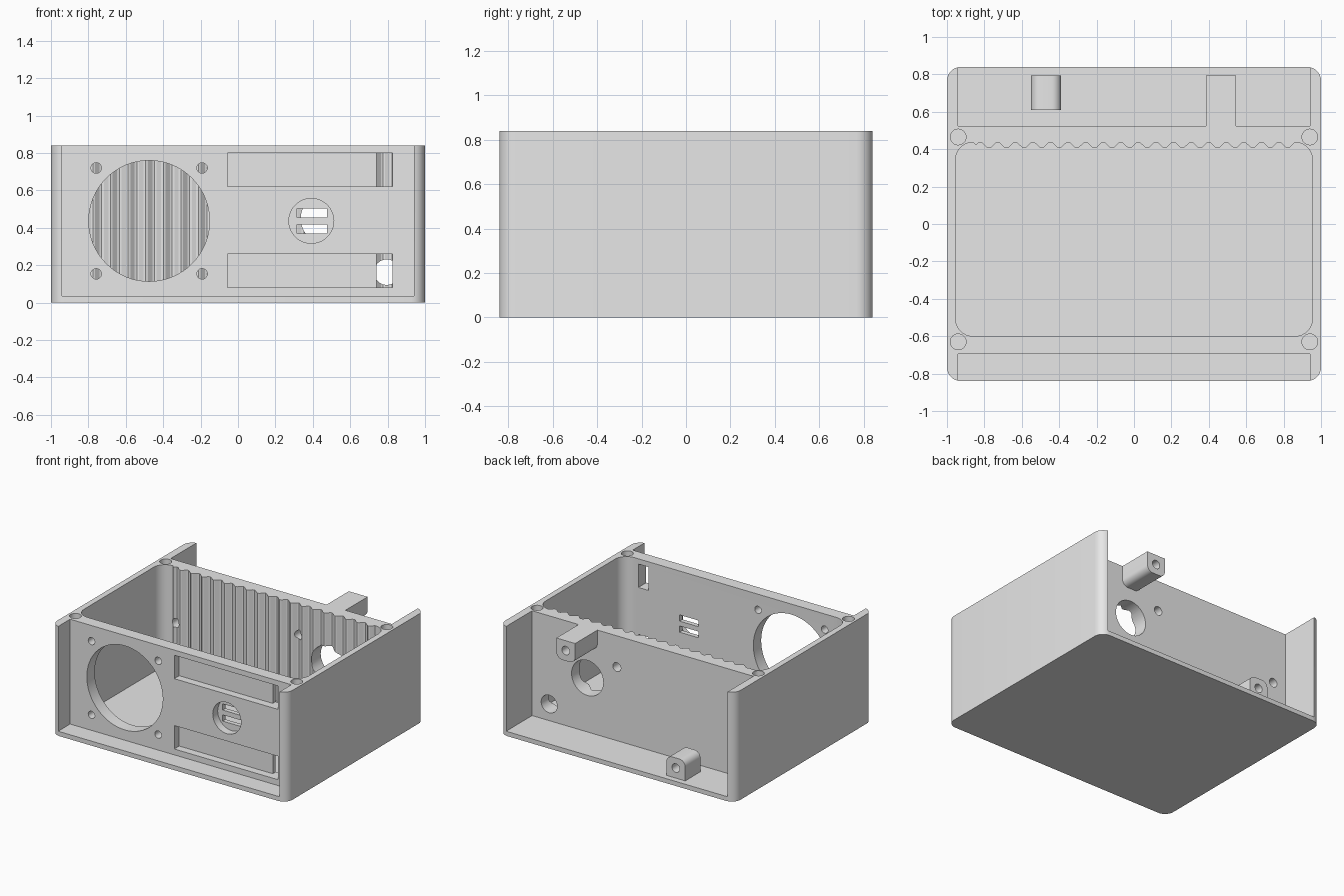
import bpy
import bmesh
import math

default = bpy.data.objects.get("Cube")
if default:
    bpy.data.objects.remove(default, do_unlink=True)

# One plain grey plastic
grey = bpy.data.materials.new("light_grey_plastic")
grey.use_nodes = True
colour = (0.8, 0.8, 0.8, 1)
grey.diffuse_color = colour
grey.node_tree.nodes["Principled BSDF"].inputs["Base Color"].default_value = colour


def rounded(x0, x1, y0, y1, r=0.0, corners=(1, 1, 1, 1), steps=8):
    """Rectangle outline, counter-clockwise from the lower left corner."""
    pts = []
    spots = [(x0, y0, 1, 1), (x1, y0, -1, 1), (x1, y1, -1, -1), (x0, y1, 1, -1)]
    for i, (x, y, sx, sy) in enumerate(spots):
        if r == 0 or not corners[i]:
            pts.append((x, y))
            continue
        for k in range(steps + 1):
            a = math.pi * (1 + i / 2 + k / steps / 2)
            pts.append((x + sx * r + r * math.cos(a), y + sy * r + r * math.sin(a)))
    return pts


def circle(x, y, r, n=40):
    return [(x + r * math.cos(2 * math.pi * k / n),
             y + r * math.sin(2 * math.pi * k / n)) for k in range(n)]


def prism(name, outline, axis, lo, hi):
    """Extrude an outline along y or z between two levels."""
    bm = bmesh.new()

    def place(p, w):
        return (p[0], p[1], w) if axis == "z" else (p[0], w, p[1])

    rings = [[bm.verts.new(place(p, w)) for p in outline] for w in (lo, hi)]
    bm.faces.new(rings[0])
    bm.faces.new(rings[1])
    n = len(outline)
    for i in range(n):
        j = (i + 1) % n
        bm.faces.new((rings[0][i], rings[0][j], rings[1][j], rings[1][i]))
    bmesh.ops.recalc_face_normals(bm, faces=bm.faces)
    mesh = bpy.data.meshes.new(name)
    bm.to_mesh(mesh)
    bm.free()
    mesh.materials.append(grey)
    ob = bpy.data.objects.new(name, mesh)
    bpy.context.collection.objects.link(ob)
    return ob


def activate(ob):
    bpy.ops.object.select_all(action="DESELECT")
    ob.select_set(True)
    bpy.context.view_layer.objects.active = ob


def cut(target, outline, axis, lo, hi):
    cutter = prism("cutter", outline, axis, lo, hi)
    cutter.hide_render = True
    mod = target.modifiers.new("cut", "BOOLEAN")
    mod.operation = "DIFFERENCE"
    mod.solver = "EXACT"
    mod.object = cutter
    activate(target)
    bpy.ops.object.modifier_apply(modifier=mod.name)
    bpy.data.objects.remove(cutter, do_unlink=True)


DEPTH, TOP, FLOOR = 0.84, 0.84, 0.035
FRONT, BACK = -0.695, 0.525      # outer faces of the two cross walls
INNER_FRONT, INNER_BACK = -0.60, 0.437

# Case with rounded upright corners
case = prism("case", rounded(-1, 1, -DEPTH, DEPTH, 0.075), "z", 0, TOP)

# Open bays at the front and back
cut(case, rounded(-0.94, 0.94, -1, FRONT), "z", FLOOR, 1)
cut(case, rounded(-0.94, 0.94, BACK, 1), "z", FLOOR, 1)

# Main compartment with a fluted back wall
cavity = rounded(-0.955, 0.955, INNER_FRONT, INNER_BACK, 0.095)
pitch, count, segs = 0.094, 18, 8
half = pitch * count / 2
flutes = []
for k in range(count * segs + 1):
    x = half - k * pitch / segs
    flutes.append((x, 0.421 + 0.016 * math.sin(2 * math.pi * x / pitch)))
corner = 3 * 9                   # the flutes follow the third rounded corner
cavity[corner:corner] = flutes
cut(case, cavity, "z", FLOOR, 1)

# Lid screw holes
for x in (-0.94, 0.94):
    for y in (-0.63, 0.465):
        cut(case, circle(x, y, 0.042, 24), "z", 0.5, 1)

# Fan opening and its screw holes
fan_x, fan_z, spread = -0.475, 0.437, 0.283
cut(case, circle(fan_x, fan_z, 0.323, 64), "y", -0.75, -0.5)
for sx in (-1, 1):
    for sz in (-1, 1):
        cut(case, circle(fan_x + sx * spread, fan_z + sz * spread, 0.028, 20),
            "y", -0.75, -0.5)

# Shallow front bays, each with a cable window at one end
for z in (0.08, 0.62):
    cut(case, rounded(-0.055, 0.825, z, z + 0.18), "y", -0.75, FRONT + 0.06)
    cut(case, rounded(0.74, 0.825, z, z + 0.18), "y", -0.75, -0.5)

# Round socket with two slots
cut(case, circle(0.392, 0.437, 0.12, 40), "y", -0.75, FRONT + 0.06)
for z in (0.37, 0.455):
    cut(case, rounded(0.315, 0.475, z, z + 0.048), "y", -0.75, -0.5)

# Holes through the back wall: x, z, radius
for x, z, r in ((0.47, 0.45, 0.135), (0.22, 0.6, 0.034),
                (0.795, 0.163, 0.068), (-0.83, 0.41, 0.034)):
    cut(case, circle(x, z, r), "y", 0.35, 0.6)

# Mounting posts in the back bay
lower_post = prism("lower_post", rounded(-0.55, -0.39, FLOOR, 0.19, 0.05, (0, 0, 1, 1)),
                   "y", 0.61, 0.795)
upper_post = prism("upper_post", rounded(0.385, 0.545, 0.685, TOP, 0.05, (1, 1, 0, 0)),
                   "y", BACK, 0.795)
cut(lower_post, circle(-0.47, 0.112, 0.033, 24), "y", 0.65, 0.9)
cut(upper_post, circle(0.465, 0.764, 0.033, 24), "y", 0.65, 0.9)

for ob in (case, lower_post, upper_post):
    activate(ob)
    bpy.ops.object.shade_smooth_by_angle(angle=math.radians(20))
